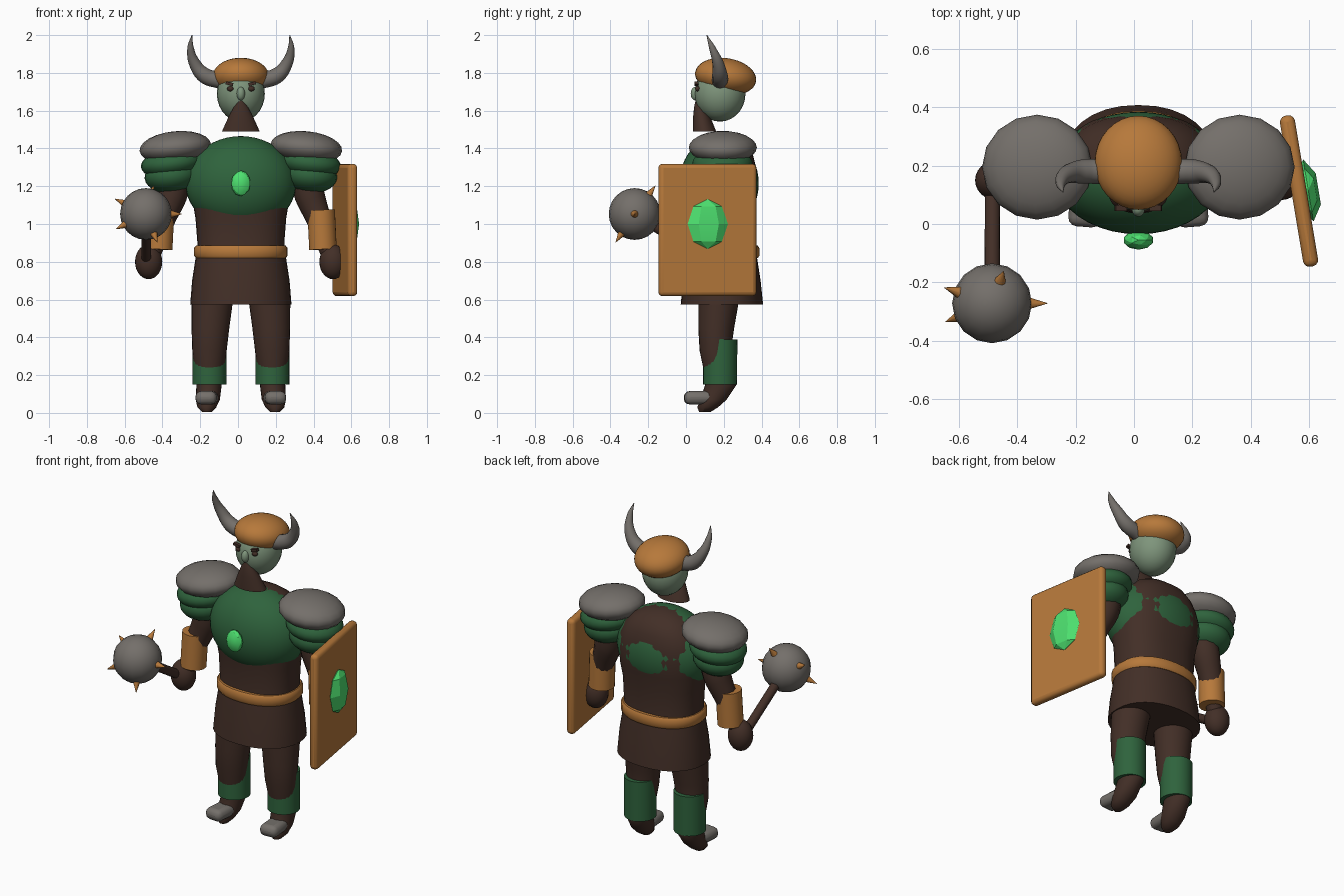
import bpy, bmesh, math
from mathutils import Vector

cube = bpy.data.objects.get("Cube")
if cube:
    bpy.data.objects.remove(cube, do_unlink=True)

AXIS = 0.015  # the body's mirror line


def material(name, r, g, b):
    m = bpy.data.materials.new(name)
    m.use_nodes = True
    m.diffuse_color = (r, g, b, 1)
    m.node_tree.nodes["Principled BSDF"].inputs["Base Color"].default_value = (r, g, b, 1)
    return m


brown = material("dark brown", 0.055, 0.028, 0.02)
orange = material("orange leather", 0.47, 0.19, 0.043)
grey = material("iron grey", 0.175, 0.16, 0.145)
green = material("dark green", 0.028, 0.125, 0.046)
gem = material("bright gem green", 0.075, 0.75, 0.16)
skin = material("pale green skin", 0.21, 0.3, 0.2)


def finish(name, mat, angle=50):
    ob = bpy.context.object
    ob.name = name
    ob.data.materials.append(mat)
    bpy.ops.object.transform_apply(location=False, rotation=False, scale=True)
    bpy.ops.object.shade_smooth_by_angle(angle=math.radians(angle))
    return ob


def ball(name, mat, loc, size, rot=(0, 0, 0), seg=24, rings=14):
    bpy.ops.mesh.primitive_uv_sphere_add(segments=seg, ring_count=rings, radius=1, location=loc, rotation=rot)
    bpy.context.object.scale = size
    return finish(name, mat)


def box(name, mat, loc, size, rot=(0, 0, 0), bevel=0.0, steps=3):
    bpy.ops.mesh.primitive_cube_add(size=1, location=loc, rotation=rot)
    bpy.context.object.scale = size
    ob = finish(name, mat)
    if bevel:
        mod = ob.modifiers.new("rounded", 'BEVEL')
        mod.width = bevel
        mod.segments = steps
    return ob


def rod(name, mat, a, b, r1, r2, seg=16):
    a, b = Vector(a), Vector(b)
    d = b - a
    bpy.ops.mesh.primitive_cone_add(vertices=seg, radius1=r1, radius2=r2, depth=d.length, location=(a + b) / 2,
                                    rotation=d.to_track_quat('Z', 'Y').to_euler())
    return finish(name, mat)


def loft(name, mat, rings, power=2.0, seg=32):
    """Skin stacked rings given as (x, y, z, radius x, radius y)."""
    bm = bmesh.new()
    loops = []
    for x, y, z, rx, ry in rings:
        loop = []
        for i in range(seg):
            t = 2 * math.pi * i / seg
            c, s = math.cos(t), math.sin(t)
            px = math.copysign(abs(c) ** (2 / power), c)
            py = math.copysign(abs(s) ** (2 / power), s)
            loop.append(bm.verts.new((x + rx * px, y + ry * py, z)))
        loops.append(loop)
    for lo, hi in zip(loops, loops[1:]):
        for i in range(seg):
            j = (i + 1) % seg
            bm.faces.new((lo[i], lo[j], hi[j], hi[i]))
    bm.faces.new(loops[0])
    bm.faces.new(loops[-1])
    bmesh.ops.recalc_face_normals(bm, faces=bm.faces)
    return from_bmesh(name, mat, bm)


def from_bmesh(name, mat, bm):
    mesh = bpy.data.meshes.new(name)
    bm.to_mesh(mesh)
    bm.free()
    ob = bpy.data.objects.new(name, mesh)
    bpy.context.collection.objects.link(ob)
    bpy.ops.object.select_all(action='DESELECT')
    ob.select_set(True)
    bpy.context.view_layer.objects.active = ob
    return finish(name, mat)


def tube(name, mat, points):
    """Round tapering tube through (x, y, z, radius) points."""
    curve = bpy.data.curves.new(name, 'CURVE')
    curve.dimensions = '3D'
    curve.bevel_depth = 1
    curve.bevel_resolution = 4
    curve.use_fill_caps = True
    sp = curve.splines.new('BEZIER')
    sp.resolution_u = 6
    sp.bezier_points.add(len(points) - 1)
    for p, (x, y, z, r) in zip(sp.bezier_points, points):
        p.co, p.radius = (x, y, z), r
        p.handle_left_type = p.handle_right_type = 'AUTO'
    ob = bpy.data.objects.new(name, curve)
    bpy.context.collection.objects.link(ob)
    bpy.ops.object.select_all(action='DESELECT')
    ob.select_set(True)
    bpy.context.view_layer.objects.active = ob
    bpy.ops.object.convert(target='MESH')
    return finish(name, mat)


# Torso, chest plate, belt and skirt
torso = [(0.8, .235, .175), (0.9, .23, .17), (1.03, .24, .167), (1.12, .255, .182), (1.22, .262, .19),
         (1.3, .25, .181), (1.36, .22, .166), (1.41, .175, .14), (1.44, .125, .1), (1.458, .07, .06), (1.465, .01, .01)]
loft("torso", brown, [(AXIS, .19, z, rx, ry) for z, rx, ry in torso], 2.4)
ball("chest_plate", green, (AXIS, .175, 1.215), (.293, .21, .25), seg=40, rings=24)
belt = [(.82, .238, .19), (.832, .248, .198), (.873, .248, .198), (.885, .238, .19)]
loft("belt", orange, [(AXIS, .19, z, rx, ry) for z, rx, ry in belt], 2.2)
loft("skirt", brown, [(AXIS, .19, .575, .268, .218), (AXIS, .19, .7, .258, .205), (AXIS, .19, .83, .238, .185)], 2.2)
bpy.ops.mesh.primitive_ico_sphere_add(subdivisions=2, radius=1, location=(AXIS, -.055, 1.215))
bpy.context.object.scale = (.052, .033, .068)
finish("chest_gem", gem, 20)

# Head, helmet and face
ball("head", skin, (AXIS, .18, 1.69), (.127, .135, .148))
ball("helmet", orange, (AXIS, .21, 1.78), (.15, .163, .098), rot=(-.15, 0, 0), seg=32, rings=18)
ball("nose", skin, (AXIS, .05, 1.69), (.022, .025, .036))
beard = [(1.49, .098, .1, .062), (1.57, .083, .064, .045), (1.62, .07, .037, .027), (1.66, .058, .006, .006)]
loft("beard", brown, [(AXIS, y, z, rx, ry) for z, y, rx, ry in beard])

for side, label in ((-1, "right"), (1, "left")):
    def at(offset):
        return AXIS + side * offset

    ball(label + "_eye", brown, (at(.055), .062, 1.716), (.018, .014, .014), seg=12, rings=8)
    box(label + "_eyebrow", brown, (at(.06), .055, 1.743), (.04, .02, .016), rot=(0, -side * .25, 0))
    horn = [(.11, .18, 1.76, .044), (.19, .18, 1.785, .042), (.244, .17, 1.85, .031),
            (.266, .14, 1.93, .018), (.259, .11, 2.0, .002)]
    tube(label + "_horn", grey, [(at(x), y, z, r) for x, y, z, r in horn])

    # Shoulder armour
    ball(label + "_shoulder_pad", grey, (at(.347), .195, 1.405), (.19, .18, .086), rot=(0, side * .1, 0), seg=16, rings=12)
    ball(label + "_shoulder_upper_plate", green, (at(.368), .193, 1.32), (.162, .16, .08), rot=(0, side * .12, 0))
    ball(label + "_shoulder_lower_plate", green, (at(.368), .19, 1.255), (.142, .142, .09), rot=(0, side * .1, 0))

    # Arm, cuff and hand
    arm = [(.33, .2, 1.3, .08), (.365, .2, 1.15, .08), (.41, .185, 1.03, .066), (.45, .165, .9, .05), (.48, .15, .8, .04)]
    tube(label + "_arm", brown, [(at(x), y, z, r) for x, y, z, r in arm])
    rod(label + "_cuff", orange, (at(.435), .17, .865), (at(.425), .175, 1.073), .073, .073, 24)
    ball(label + "_hand", brown, (at(.488), .15, .8), (.072, .068, .092))

    # Leg with heel, shin guard and toe cap
    leg = [(.005, .18, .1, .025, .03), (.03, .18, .115, .05, .055), (.07, .175, .145, .064, .07), (.15, .168, .185, .067, .083),
           (.22, .167, .175, .08, .08), (.33, .166, .155, .091, .083), (.45, .161, .16, .1, .095), (.62, .15, .175, .112, .11)]
    loft(label + "_leg", brown, [(at(x), y, z, rx, ry) for z, x, y, rx, ry in leg], seg=24)
    rod(label + "_shin_guard", green, (at(.167), .18, .15), (at(.167), .182, .39), .09, .09, 24)
    box(label + "_toe_cap", grey, (at(.18), .075, .08), (.112, .17, .07), rot=(0, 0, side * .08), bevel=.03)

# Shield with gem, angled on the left arm
turn = math.atan2(.085, .51)
box("shield", orange, (.566, .113, .968), (.052, .525, .7), rot=(0, 0, turn), bevel=.022)
bpy.ops.mesh.primitive_uv_sphere_add(segments=6, ring_count=4, radius=1, location=(.598, .115, 1.0), rotation=(0, 0, turn))
bpy.context.object.scale = (.04, .108, .132)
finish("shield_gem", gem, 20)

# Spiked mace held in the right hand
head = Vector((-.487, -.272, 1.053))
rod("mace_handle", brown, (-.485, .19, .765), head, .026, .026)
ball("mace_head", grey, head, (.137, .137, .137), seg=16, rings=12)
spikes = [(1, 0, 0), (-.82, .27, .4), (-.8, -.32, -.4), (.3, -.5, -.75), (.2, .55, .75)]
for i, d in enumerate(spikes):
    d = Vector(d).normalized()
    rod("mace_spike_%d" % (i + 1), orange, head + d * .125, head + d * .19, .022, .001, 10)
